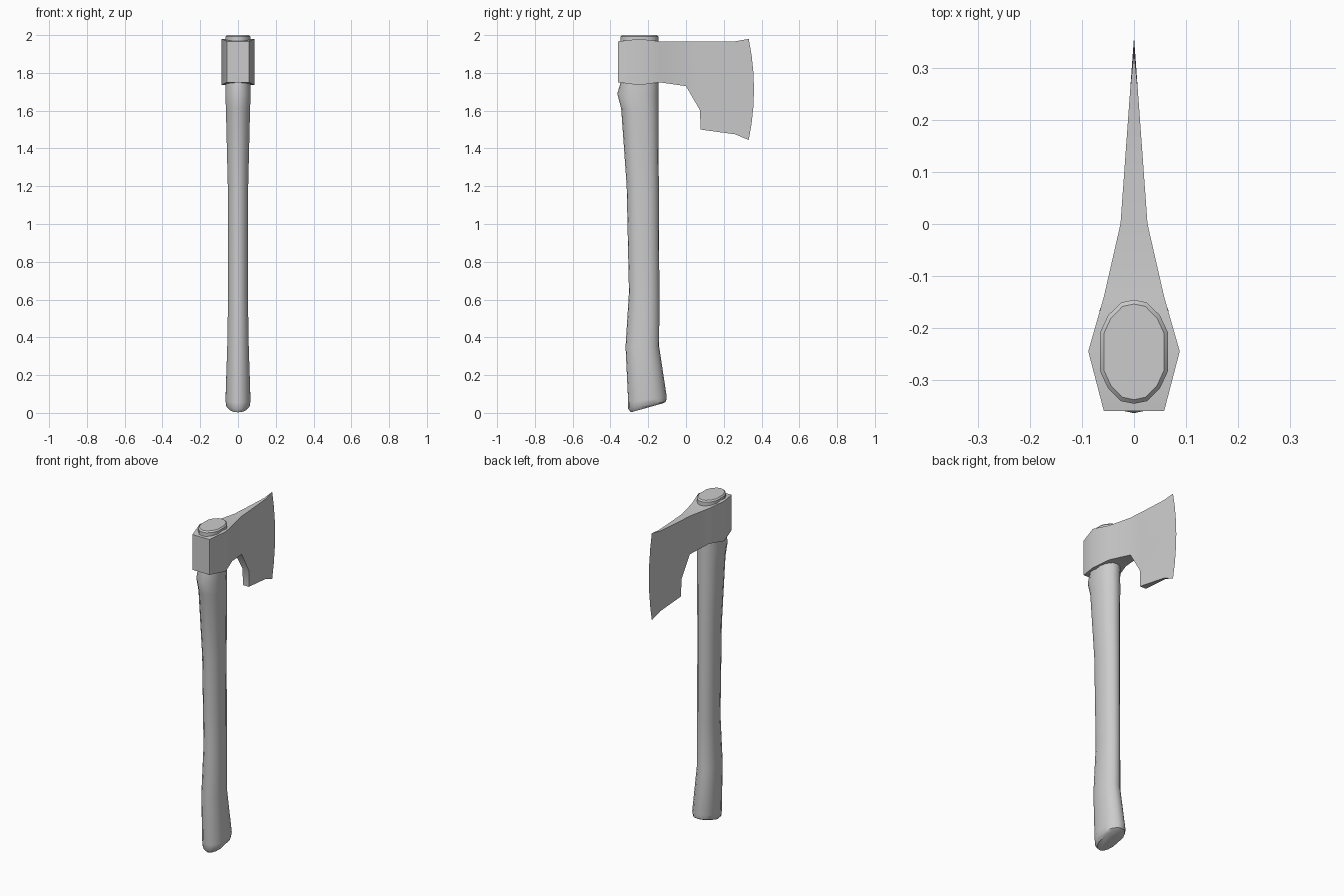
import bpy, bmesh

if "Cube" in bpy.data.objects:
    bpy.data.objects.remove(bpy.data.objects["Cube"])


def finish(name, bm, angle):
    bmesh.ops.remove_doubles(bm, verts=bm.verts[:], dist=0.0005)
    bmesh.ops.recalc_face_normals(bm, faces=bm.faces[:])
    me = bpy.data.meshes.new(name)
    bm.to_mesh(me)
    bm.free()
    ob = bpy.data.objects.new(name, me)
    bpy.context.collection.objects.link(ob)
    bpy.ops.object.select_all(action='DESELECT')
    ob.select_set(True)
    bpy.context.view_layer.objects.active = ob
    bpy.ops.object.shade_smooth_by_angle(angle=angle)
    return ob


def bridge(bm, rings):
    n = len(rings[0])
    for a, b in zip(rings, rings[1:]):
        for i in range(n):
            j = (i + 1) % n
            bm.faces.new((a[i], a[j], b[j], b[i]))


# Handle: rounded oval sections, each (back y, back z, front y, front z, half width)
half = [(0, 1), (.38, .95), (.77, .70), (1, .38), (1, -.38), (.77, -.70), (.38, -.95), (0, -1)]
oval = half + [(-x, y) for x, y in half[-2:0:-1]]
sections = [
    (-.292, .003, -.118, .052, .048),
    (-.306, .022, -.106, .060, .062),
    (-.306, .055, -.102, .085, .066),
    (-.320, .35, -.142, .35, .057),
    (-.302, .64, -.141, .64, .052),
    (-.314, 1.20, -.144, 1.20, .054),
    (-.343, 1.61, -.146, 1.61, .064),
    (-.364, 1.69, -.146, 1.69, .067),
    (-.346, 1.75, -.146, 1.75, .065),
    (-.346, 1.992, -.146, 1.992, .065),
    (-.338, 2.0, -.154, 2.0, .058),
]
bm = bmesh.new()
rings = []
for yb, zb, yf, zf, w in sections:
    rings.append([bm.verts.new((x * w, yb + (yf - yb) * (v + 1) / 2,
                                zb + (zf - zb) * (v + 1) / 2)) for x, v in oval])
bridge(bm, rings)
bm.faces.new(rings[0])
bm.faces.new(rings[-1])
finish("handle", bm, 0.7)

# Axe head: columns from poll to cutting edge, (top y, top z, bottom y, bottom z, edge bulge)
columns = [
    (-.360, 1.967, -.360, 1.750, 0),
    (-.245, 1.980, -.245, 1.735, 0),
    (-.140, 1.967, -.140, 1.750, 0),
    (.000, 1.965, .000, 1.730, 0),
    (.055, 1.965, .075, 1.600, 0),
    (.100, 1.965, .076, 1.500, 0),
    (.260, 1.967, .260, 1.475, .012),
    (.332, 1.980, .332, 1.445, .028),
]
poll_widths = [.058, .088, .058, .026]
levels = 6
bm = bmesh.new()
rings = []
for k, (yt, zt, yb, zb, bulge) in enumerate(columns):
    side = []
    for i in range(levels + 1):
        t = i / levels
        y = yt + (yb - yt) * t + bulge * 4 * t * (1 - t)
        if k < len(poll_widths):
            x = poll_widths[k]
        elif k == len(columns) - 1:
            x = 0
        else:
            x = .026 * (1 - y / .36)
        side.append((x, y, zt + (zb - zt) * t))
    ring = side + [(-x, y, z) for x, y, z in reversed(side)]
    rings.append([bm.verts.new(p) for p in ring])
bridge(bm, rings)
bm.faces.new(rings[0])
finish("axe_head", bm, 0.75)
